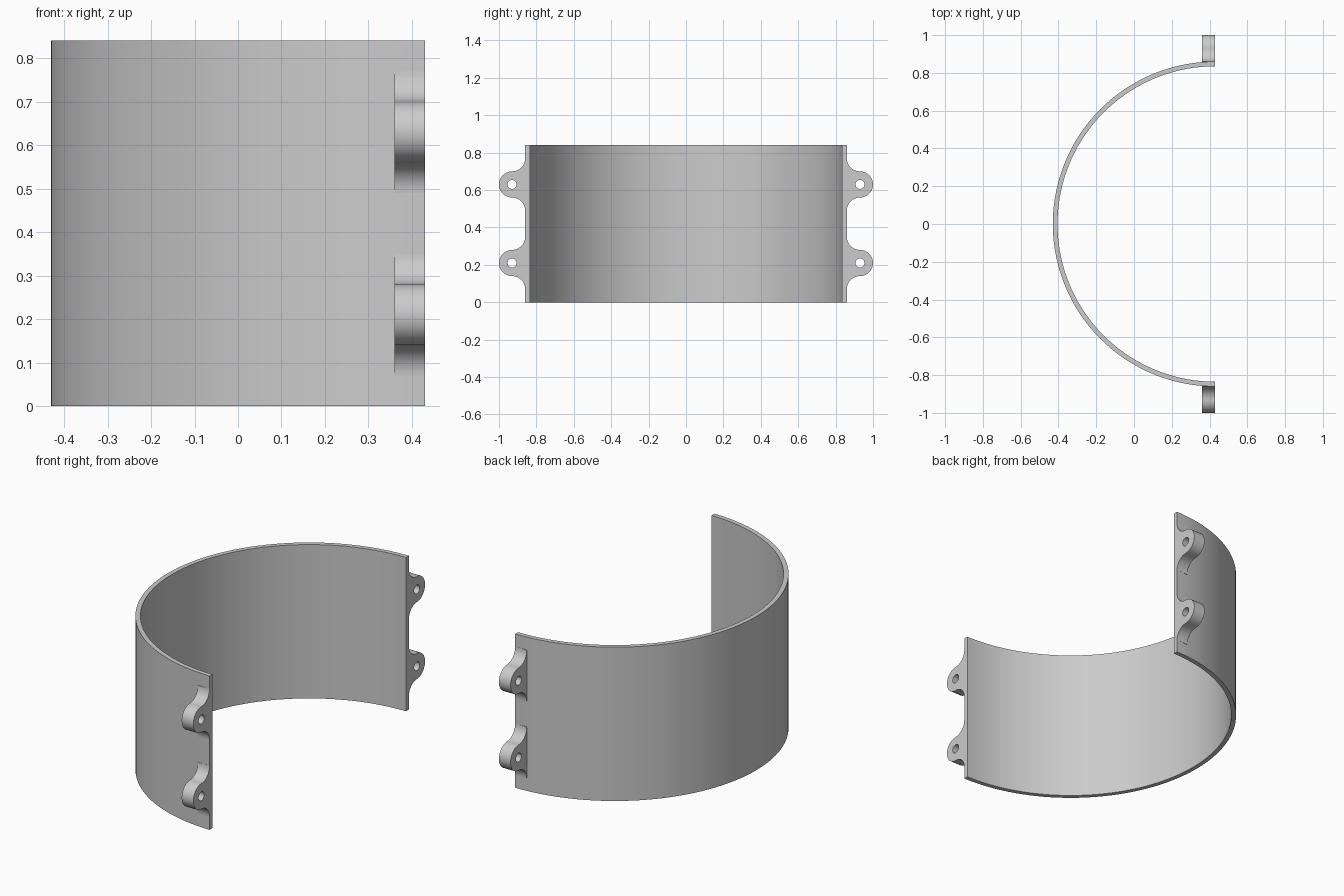
import bpy
import bmesh
from math import pi, cos, sin
from mathutils import Vector

cube = bpy.data.objects.get("Cube")
if cube:
    bpy.data.objects.remove(cube, do_unlink=True)

# Main sizes
AXIS_X = 0.43
OUTER, INNER, HEIGHT = 0.86, 0.835, 0.84
LUG_Y, LUG_R, LUG_THICK, HOLE_R = 0.93, 0.07, 0.07, 0.024

grey = bpy.data.materials.new("plain grey")
grey.use_nodes = True
colour = (0.6, 0.6, 0.6, 1)
grey.diffuse_color = colour
grey.node_tree.nodes["Principled BSDF"].inputs["Base Color"].default_value = colour


def finish(bm, name):
    """Turn a bmesh into a smooth-shaded grey object."""
    bmesh.ops.remove_doubles(bm, verts=bm.verts, dist=1e-5)
    bmesh.ops.recalc_face_normals(bm, faces=bm.faces)
    mesh = bpy.data.meshes.new(name)
    bm.to_mesh(mesh)
    bm.free()
    mesh.materials.append(grey)
    obj = bpy.data.objects.new(name, mesh)
    bpy.context.collection.objects.link(obj)
    bpy.ops.object.select_all(action="DESELECT")
    bpy.context.view_layer.objects.active = obj
    obj.select_set(True)
    bpy.ops.object.shade_smooth_by_angle(angle=pi / 6)
    return obj


def arc(cy, cz, r, start, end, steps):
    """Points of an arc in the y-z plane."""
    angles = [start + (end - start) * i / steps for i in range(steps + 1)]
    return [(cy + r * cos(a), cz + r * sin(a)) for a in angles]


def loop(bm, points, x):
    """Closed ring of edges at a given x."""
    verts = [bm.verts.new((x, y, z)) for y, z in points]
    return [bm.edges.new((v, verts[i - 1])) for i, v in enumerate(verts)]


# Half ring wall: a rectangular section spun half a turn
bm = bmesh.new()
section = [(INNER, 0), (OUTER, 0), (OUTER, HEIGHT), (INNER, HEIGHT)]
face = bm.faces.new([bm.verts.new((AXIS_X, y, z)) for y, z in section])
end = bmesh.ops.spin(bm, geom=[face, *face.edges, *face.verts], cent=(AXIS_X, 0, 0),
                     axis=(0, 0, 1), angle=pi, steps=72)["geom_last"]
if not any(f in end for f in bm.faces):
    bmesh.ops.holes_fill(bm, edges=bm.edges, sides=4)
finish(bm, "half_ring_wall")


# Bolt lugs: rounded ear with concave fillets and a bolt hole
def make_lug(z, name):
    bm = bmesh.new()
    base = 0.855
    outline = [(base, z - 2 * LUG_R)]
    outline += arc(LUG_Y, z - 2 * LUG_R, LUG_R, pi, pi / 2, 12)
    outline += arc(LUG_Y, z, LUG_R, -pi / 2, pi / 2, 24)[1:]
    outline += arc(LUG_Y, z + 2 * LUG_R, LUG_R, -pi / 2, -pi, 12)[1:]
    outline += [(base, z + 2 * LUG_R)]
    hole = arc(LUG_Y, z, HOLE_R, 0, 2 * pi, 24)[:-1]
    edges = loop(bm, outline, AXIS_X) + loop(bm, hole, AXIS_X)
    bmesh.ops.triangle_fill(bm, edges=edges, use_beauty=True, normal=(1, 0, 0))
    extruded = bmesh.ops.extrude_face_region(bm, geom=bm.faces[:], use_keep_orig=True)["geom"]
    moved = [g for g in extruded if isinstance(g, bmesh.types.BMVert)]
    bmesh.ops.translate(bm, verts=moved, vec=Vector((-LUG_THICK, 0, 0)))
    obj = finish(bm, name)
    # Matching lug on the opposite end of the wall
    mirror = obj.modifiers.new("opposite lug", "MIRROR")
    mirror.use_axis = (False, True, False)


make_lug(0.21, "lower_bolt_lugs")
make_lug(0.63, "upper_bolt_lugs")
